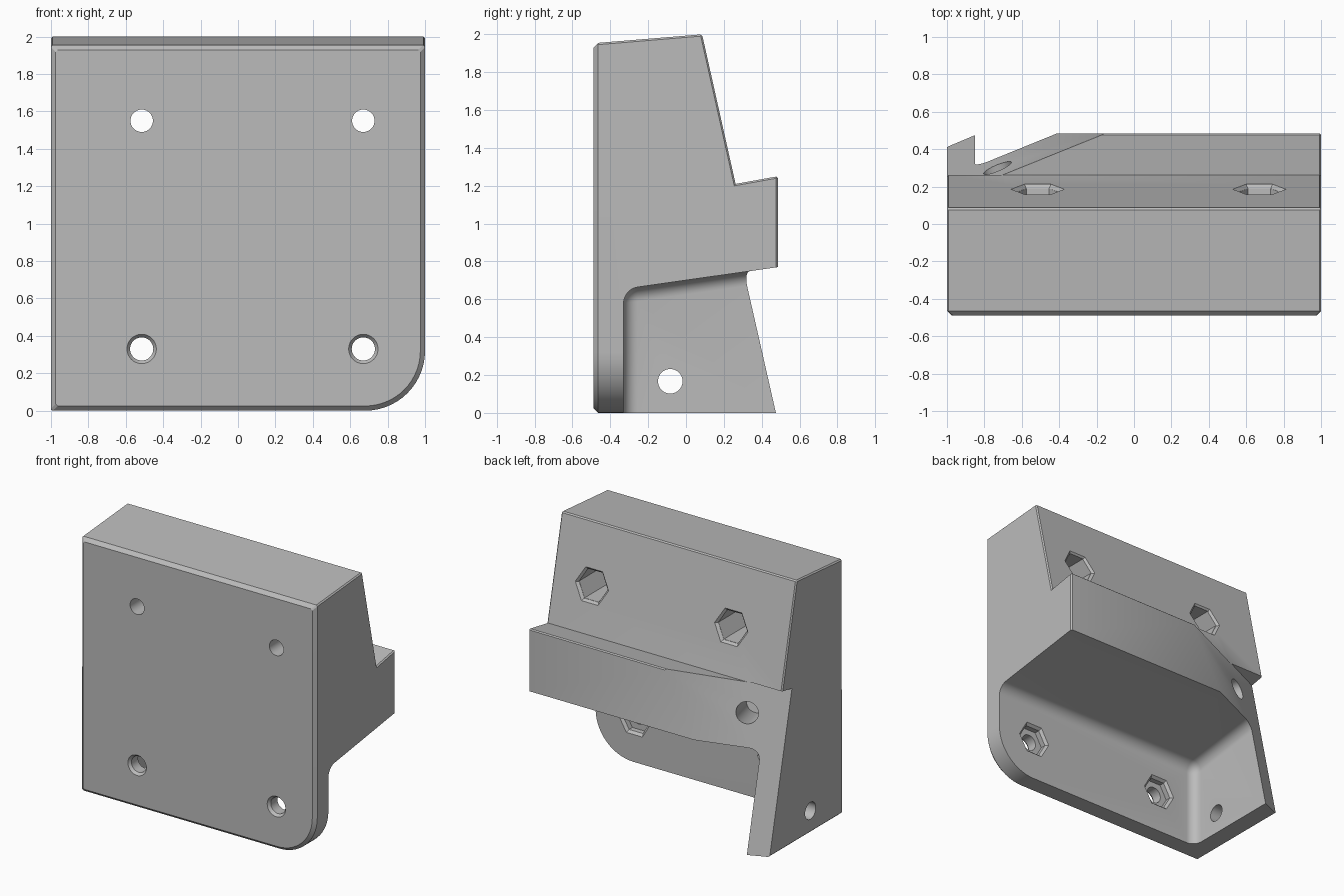
import bpy, bmesh
from mathutils import Vector

if "Cube" in bpy.data.objects:
    bpy.data.objects.remove(bpy.data.objects["Cube"])

grey = bpy.data.materials.new("plain grey")
grey.use_nodes = True
grey.diffuse_color = (0.5, 0.5, 0.5, 1)
grey.node_tree.nodes["Principled BSDF"].inputs["Base Color"].default_value = (0.5, 0.5, 0.5, 1)


def loft(ring_a, ring_b):
    """Closed solid between two matching rings of points."""
    bm = bmesh.new()
    a = [bm.verts.new(p) for p in ring_a]
    b = [bm.verts.new(p) for p in ring_b]
    bm.faces.new(a)
    bm.faces.new(b[::-1])
    for i in range(len(a)):
        j = (i + 1) % len(a)
        bm.faces.new((a[j], a[i], b[i], b[j]))
    bmesh.ops.recalc_face_normals(bm, faces=bm.faces)
    return bm


def bevel(bm, test, width, segments=1):
    edges = [e for e in bm.edges if test(e)]
    bmesh.ops.bevel(bm, geom=edges, offset=width, offset_type='OFFSET',
                    segments=segments, profile=0.5, affect='EDGES', clamp_overlap=True)


def make_object(name, bm):
    mesh = bpy.data.meshes.new(name)
    bm.to_mesh(mesh)
    bm.free()
    mesh.materials.append(grey)
    obj = bpy.data.objects.new(name, mesh)
    bpy.context.collection.objects.link(obj)
    return obj


def both(e, test):
    return all(test(v.co) for v in e.verts)


# Main body: side profile (y, z) drawn across the width
profile = [(-0.49, 0), (0.485, 0), (0.485, 1.25), (0.262, 1.21), (0.085, 2.0), (-0.49, 1.953)]
bm = loft([(-1, y, z) for y, z in profile], [(1, y, z) for y, z in profile])
bevel(bm, lambda e: both(e, lambda c: c.x > 0.99 and c.z < 0.01), 0.32, 14)
bevel(bm, lambda e: both(e, lambda c: c.y < -0.485), 0.025)
bevel(bm, lambda e: e.is_convex and e.calc_face_angle(0) > 1.0, 0.009)
body = make_object("bracket_body", bm)


def cut(bm):
    cutter = make_object("cutter", bm)
    cutter.hide_render = True
    mod = body.modifiers.new("cut", 'BOOLEAN')
    mod.operation = 'DIFFERENCE'
    mod.solver = 'EXACT'
    mod.object = cutter
    bpy.context.view_layer.objects.active = body
    bpy.ops.object.modifier_apply(modifier=mod.name)
    bpy.data.objects.remove(cutter)


def cut_round(start, end, r1, r2=None, sides=40):
    """Round or hexagonal hole, optionally tapered, between two points."""
    start, end = Vector(start), Vector(end)
    axis = (end - start).normalized()
    u = (Vector((1, 0, 0)) - axis * axis.x)
    if u.length < 0.1:
        u = Vector((0, 1, 0))
    u.normalize()
    v = axis.cross(u)
    bm = bmesh.new()
    circle = bmesh.ops.create_circle(bm, segments=sides, radius=1)["verts"]
    pts = [vert.co.copy() for vert in circle]
    bm.free()
    # the primitive circle starts on +y, so u takes the y part
    ring = lambda c, r: [c + (u * p.y + v * p.x) * r for p in pts]
    cut(loft(ring(start, r1), ring(end, r1 if r2 is None else r2)))


# Open cavity under the shelf, with rounded inner corners
wall, plate = -0.85, -0.33
shelf = lambda y: 0.77 + 0.142 * (y - 0.485)
outline = [(plate, -0.5), (1.2, -0.5), (1.2, shelf(1.2)), (plate, shelf(plate))]
bm = loft([(wall, y, z) for y, z in outline], [(1.5, y, z) for y, z in outline])


def inner_edge(e):
    on_wall = both(e, lambda c: c.x < wall + 0.01)
    on_plate = both(e, lambda c: c.y < plate + 0.01)
    on_top = both(e, lambda c: c.z > 0)
    return on_wall + on_plate + on_top == 2


bevel(bm, inner_edge, 0.075, 8)
cut(bm)

# Tilted corner cut below the ledge, leaving the upper block overhanging
ledge = lambda y: 1.215 + 0.18 * (y - 0.262)
slope_y = lambda x, z: 0.832 + 0.42 * x - 0.227 * z


def slope_top(x):
    y = slope_y(x, 1.215 - 0.18 * 0.262) / (1 + 0.227 * 0.18)
    return (x, y, ledge(y))


x0, x1 = -1.4, 0.6
low = [(x0, slope_y(x0, -0.3), -0.3), (x1, slope_y(x1, -0.3), -0.3), (x1, 1.3, -0.3), (x0, 1.3, -0.3)]
high = [slope_top(x0), slope_top(x1), (x1, 1.3, ledge(1.3)), (x0, 1.3, ledge(1.3))]
cut(loft(low, high))

# Screw holes with nut pockets
back_normal = Vector((0, 1, 0.225)).normalized()
for x in (-0.515, 0.67):
    cut_round((x, -0.7, 1.55), (x, 0.6, 1.55), 0.06)
    cut_round((x, -0.12, 1.55), (x, 0.6, 1.55), 0.122, sides=6)
    mouth = Vector((x, 0.186, 1.55))
    cut_round(mouth - back_normal * 0.02, mouth + back_normal * 0.02, 0.122, 0.162, 6)
    cut_round((x, -0.7, 0.33), (x, 0, 0.33), 0.062)
    cut_round((x, -0.51, 0.33), (x, -0.47, 0.33), 0.095, 0.062)
    cut_round((x, -0.39, 0.33), (x, -0.2, 0.33), 0.118, sides=6)
    cut_round((x, -0.35, 0.33), (x, -0.31, 0.33), 0.118, 0.158, 6)

# Cross hole in the side wall and blind hole in the tilted face
cut_round((-1.2, -0.083, 0.167), (-0.7, -0.083, 0.167), 0.065)
normal = Vector((-0.42, 1, 0.227)).normalized()
centre = Vector((-0.73, 0.3, 0.995))
cut_round(centre - normal * 0.35, centre + normal * 0.3, 0.08)

# Smooth the rounded areas, keep the hard edges
bpy.ops.object.select_all(action='DESELECT')
body.select_set(True)
bpy.context.view_layer.objects.active = body
bpy.ops.object.shade_smooth_by_angle(angle=0.45)
